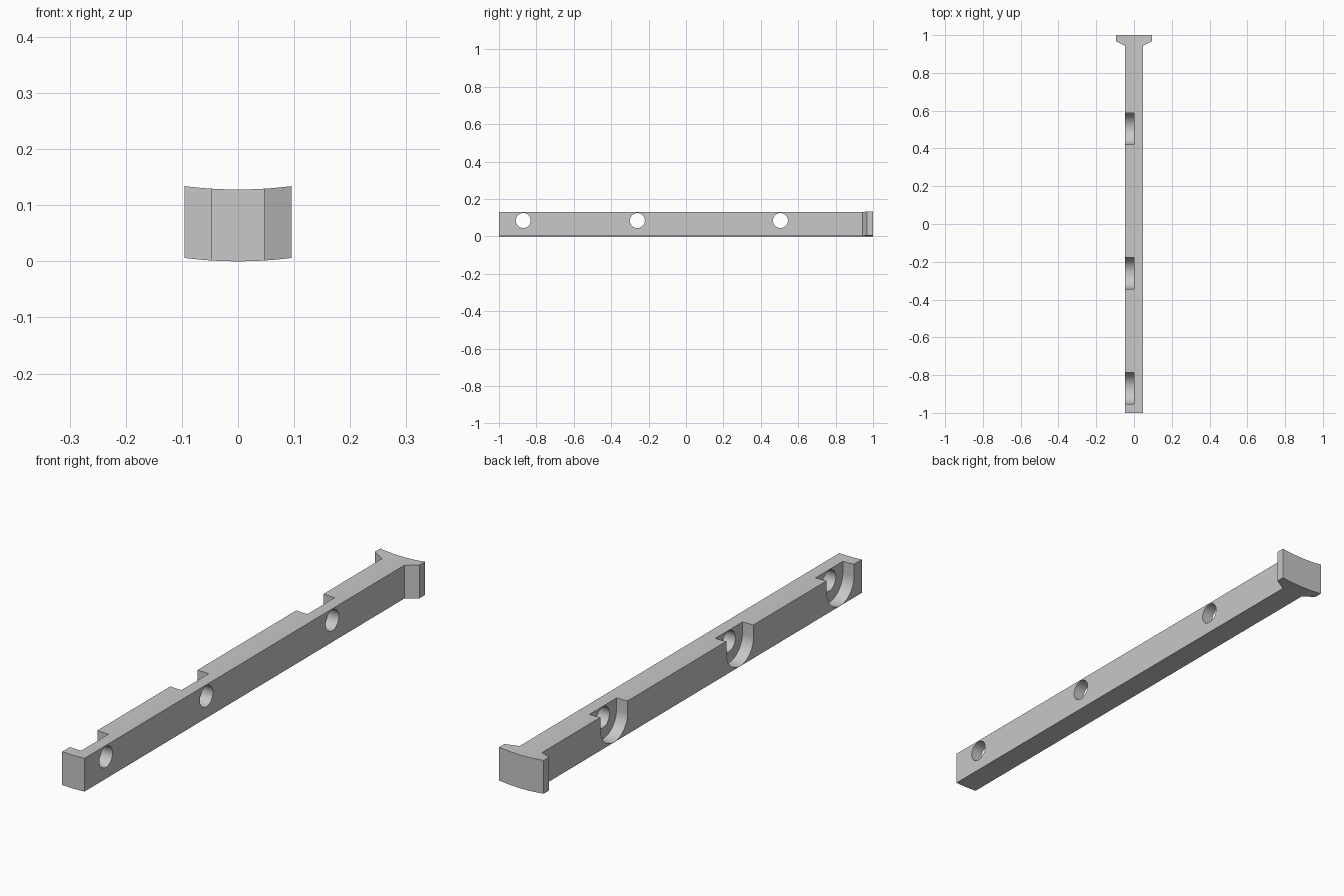
import bpy, bmesh, math
from mathutils import Vector

cube = bpy.data.objects.get("Cube")
if cube:
    bpy.data.objects.remove(cube, do_unlink=True)

HALF_BAR, HALF_HEAD = 0.0475, 0.095
HEIGHT, RISE = 0.128, 0.006          # thickness and lift of the curved head tips
BORE_Z, HOLE_R, POCKET_R = 0.085, 0.04, 0.083
BORES = (-0.87, -0.26, 0.505)

grey = bpy.data.materials.new("plain grey")
grey.use_nodes = True
colour = (0.58, 0.58, 0.58, 1)
grey.diffuse_color = colour
grey.node_tree.nodes["Principled BSDF"].inputs["Base Color"].default_value = colour


def prism(name, outline, depth):
    """Extrude a closed outline of 3D points along a depth vector."""
    bm = bmesh.new()
    face = bm.faces.new([bm.verts.new(p) for p in outline])
    grown = bmesh.ops.extrude_face_region(bm, geom=[face])["geom"]
    bmesh.ops.translate(bm, vec=Vector(depth),
                        verts=[v for v in grown if isinstance(v, bmesh.types.BMVert)])
    bmesh.ops.recalc_face_normals(bm, faces=bm.faces)
    mesh = bpy.data.meshes.new(name)
    bm.to_mesh(mesh)
    bm.free()
    mesh.materials.append(grey)
    obj = bpy.data.objects.new(name, mesh)
    bpy.context.collection.objects.link(obj)
    return obj


def cut(target, tool, operation):
    """Apply a boolean and discard the tool."""
    mod = target.modifiers.new("cut", 'BOOLEAN')
    mod.operation, mod.solver, mod.object = operation, 'EXACT', tool
    bpy.context.view_layer.objects.active = target
    bpy.ops.object.modifier_apply(modifier=mod.name)
    bpy.data.objects.remove(tool, do_unlink=True)


# T-shaped plan: slim bar with a flared head at the back
half = [(HALF_BAR, -1), (HALF_BAR, 0.943), (HALF_HEAD, 0.967), (HALF_HEAD, 1)]
plan = half + [(-x, y) for x, y in reversed(half)]
bar = prism("slotted_bar", [(x, y, -0.1) for x, y in plan], (0, 0, 0.4))

# Gently curved slab that shapes the top and bottom
xs = [0.11 * i / 12 for i in range(-12, 13)]
arc = [(x, RISE * (x / HALF_HEAD) ** 2) for x in xs]
section = arc + [(x, z + HEIGHT) for x, z in reversed(arc)]
cut(bar, prism("slab_cutter", [(x, -1.2, z) for x, z in section], (0, 2.4, 0)), 'INTERSECT')

# U-shaped pockets open to the top on one side, with round through holes
for y in BORES:
    lower = [math.pi + math.pi * i / 32 for i in range(33)]
    u = [(y + POCKET_R * math.cos(a), BORE_Z + POCKET_R * math.sin(a)) for a in lower]
    u += [(y + POCKET_R, 0.3), (y - POCKET_R, 0.3)]
    cut(bar, prism("pocket_cutter", [(-0.2, a, b) for a, b in u], (0.2, 0, 0)), 'DIFFERENCE')
    turn = [math.tau * i / 48 for i in range(48)]
    ring = [(-0.2, y + HOLE_R * math.cos(a), BORE_Z + HOLE_R * math.sin(a)) for a in turn]
    cut(bar, prism("hole_cutter", ring, (0.4, 0, 0)), 'DIFFERENCE')

bpy.ops.object.select_all(action='DESELECT')
bar.select_set(True)
bpy.context.view_layer.objects.active = bar
bpy.ops.object.shade_smooth_by_angle(angle=math.radians(25))
